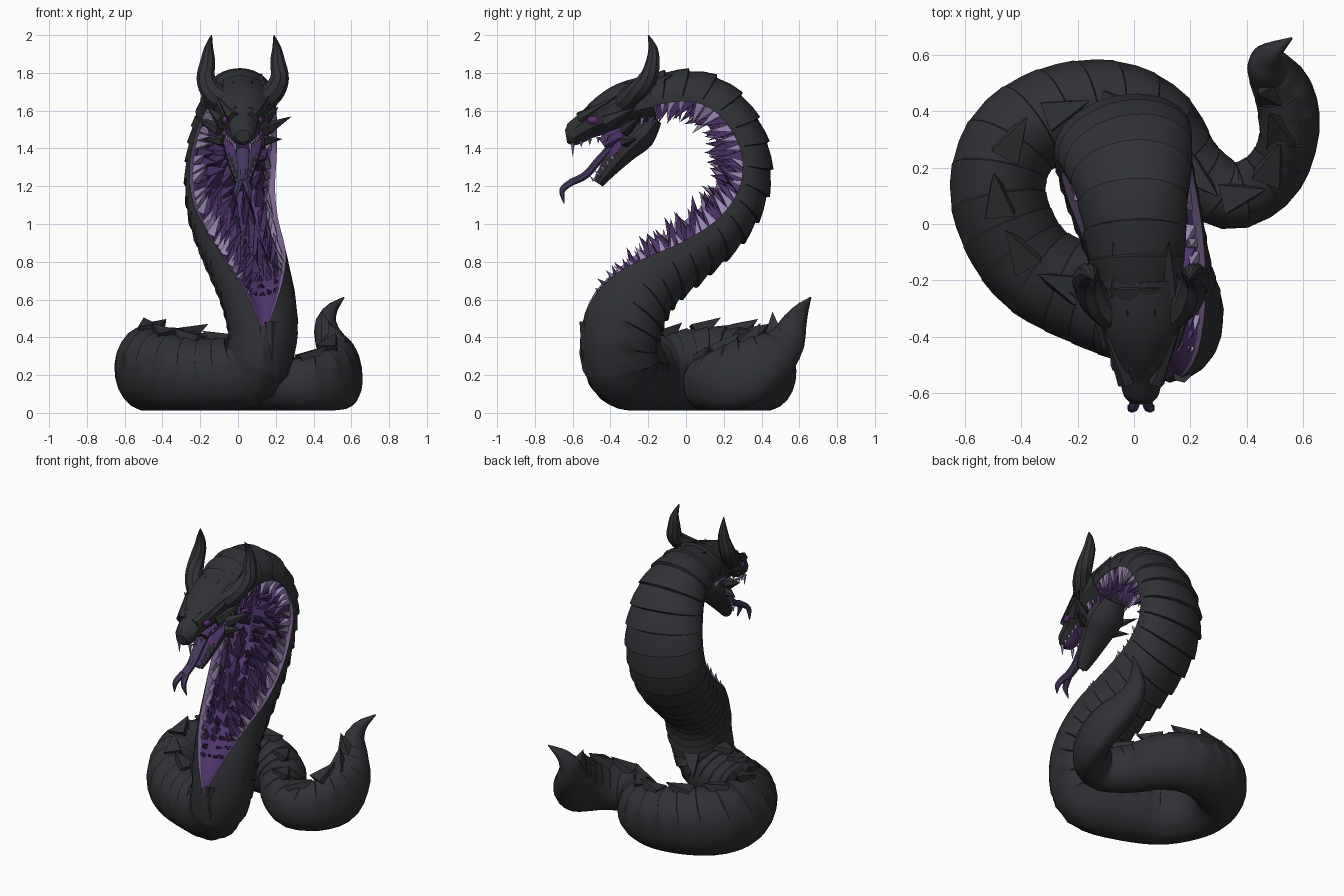
import bpy, bmesh, math, random
from mathutils import Vector

random.seed(4)
if "Cube" in bpy.data.objects:
    bpy.data.objects.remove(bpy.data.objects["Cube"])
X, Y, Z = Vector((1, 0, 0)), Vector((0, 1, 0)), Vector((0, 0, 1))
HEAD_X = 0.025


def material(name, colour):
    mat = bpy.data.materials.new(name)
    mat.use_nodes = True
    mat.diffuse_color = (*colour, 1)
    mat.node_tree.nodes["Principled BSDF"].inputs["Base Color"].default_value = (*colour, 1)
    return mat


PALETTE = [material("charcoal scales", (0.03, 0.031, 0.036)),
           material("purple flesh", (0.078, 0.034, 0.14)),
           material("lavender teeth", (0.33, 0.24, 0.44)),
           material("dusky lavender rim", (0.2, 0.13, 0.28)),
           material("violet tongue", (0.06, 0.04, 0.11)),
           material("violet eye", (0.11, 0.03, 0.17))]
SCALE, FLESH, TOOTH, RIM, TONGUE, EYE = range(len(PALETTE))


def finish(name, bm, angle=35):
    bmesh.ops.recalc_face_normals(bm, faces=bm.faces)
    mesh = bpy.data.meshes.new(name)
    bm.to_mesh(mesh)
    bm.free()
    for mat in PALETTE:
        mesh.materials.append(mat)
    obj = bpy.data.objects.new(name, mesh)
    bpy.context.collection.objects.link(obj)
    bpy.ops.object.select_all(action="DESELECT")
    obj.select_set(True)
    bpy.context.view_layer.objects.active = obj
    bpy.ops.object.shade_smooth_by_angle(angle=math.radians(angle))


def spline(keys, steps):
    """Catmull-Rom through rows of numbers."""
    out, last = [], len(keys) - 1
    for i in range(last):
        rows = [keys[max(0, min(last, i + d))] for d in (-1, 0, 1, 2)]
        for s in range(steps):
            t = s / steps
            out.append([b + t * (c - a) / 2 + t * t * (a - 2.5 * b + 2 * c - d / 2)
                        + t ** 3 * (d - a + 3 * (b - c)) / 2 for a, b, c, d in zip(*rows)])
    return out + [list(keys[last])]


def skin(bm, rings, paint):
    """Bridge rings of points, painting each face by ring and column."""
    verts = [[bm.verts.new(p) for p in ring] for ring in rings]
    n = len(verts[0])
    for i in range(len(verts) - 1):
        for k in range(n):
            j = (k + 1) % n
            face = bm.faces.new((verts[i][k], verts[i][j], verts[i + 1][j], verts[i + 1][k]))
            face.material_index = paint(i, k)
    for end in (verts[0], verts[-1]):
        bm.faces.new(end).material_index = paint(0, n - 1)


def tube(name, keys, hint, colour=SCALE, sides=10, steps=4, rule=None):
    """Elliptical tube; rows are x, y, z, half width, half height."""
    rows, rings = spline(keys, steps), []
    for i, row in enumerate(rows):
        tan = Vector(rows[min(i + 1, len(rows) - 1)][:3]) - Vector(rows[max(i - 1, 0)][:3])
        tan.normalize()
        side = (hint - tan * hint.dot(tan)).normalized()
        up = side.cross(tan)
        angles = [math.tau * (k + 0.5) / sides for k in range(sides)]
        rings.append([Vector(row[:3]) + side * row[3] * math.cos(a) + up * row[4] * math.sin(a)
                      for a in angles])
    bm = bmesh.new()
    skin(bm, rings, lambda i, k: colour)
    if rule:
        bmesh.ops.recalc_face_normals(bm, faces=bm.faces)
        for face in bm.faces:
            face.material_index = rule(face.normal)
    finish(name, bm)


def spike(bm, base, tip, radius, colour, sides=5):
    axis = (tip - base).normalized()
    u = axis.orthogonal().normalized()
    v = axis.cross(u)
    ring = [bm.verts.new(base + radius * (u * math.cos(math.tau * k / sides)
            + v * math.sin(math.tau * k / sides))) for k in range(sides)]
    top = bm.verts.new(tip)
    for k in range(sides):
        bm.faces.new((ring[k], ring[(k + 1) % sides], top)).material_index = colour
    bm.faces.new(ring).material_index = colour


# Body path: x, y, z, half width, half depth, maw half angle, maw openness
NECK = [(.02, -.32, 1.6, .13, .13, 1.3, 1), (.01, -.12, 1.65, .17, .15, 1.4, 1),
        (0, .06, 1.64, .19, .16, 1.4, 1), (-.01, .19, 1.55, .22, .16, 1.35, 1),
        (-.03, .27, 1.38, .24, .16, 1.35, 1), (-.04, .26, 1.2, .24, .17, 1.35, 1),
        (-.02, .16, 1.03, .235, .18, 1.3, 1), (.03, -.02, .87, .22, .19, 1.2, 1),
        (.08, -.2, .72, .2, .2, .95, .9), (.12, -.31, .56, .19, .21, .5, .6),
        (.13, -.36, .38, .18, .2, .05, 0)]
COIL = [(.07, -.34, .24, .18, .2), (-.12, -.27, .2, .18, .19), (-.36, -.15, .21, .17, .2),
        (-.48, .08, .23, .17, .22), (-.44, .28, .23, .17, .22), (-.28, .39, .22, .17, .21),
        (-.08, .42, .2, .16, .19), (.08, .35, .18, .15, .17), (.19, .2, .16, .13, .15),
        (.34, .1, .15, .12, .14), (.48, .16, .17, .11, .16), (.55, .3, .21, .1, .18),
        (.54, .44, .28, .1, .14), (.49, .53, .37, .08, .1), (.465, .57, .46, .06, .07),
        (.49, .61, .54, .035, .04), (.56, .66, .61, .004, .004)]
DENSE = spline(NECK + [row + (.2, 0) for row in COIL], 12)
DIST = [0]
for p, q in zip(DENSE, DENSE[1:]):
    DIST.append(DIST[-1] + (Vector(q[:3]) - Vector(p[:3])).length)
TOTAL, NECK_END = DIST[-1], DIST[12 * (len(NECK) - 1)]
TAIL_START = DIST[12 * (len(NECK) + 9)]


def at(s):
    s = max(0, min(TOTAL, s))
    i = next(i for i in range(len(DIST) - 1) if DIST[i + 1] >= s)
    t = (s - DIST[i]) / (DIST[i + 1] - DIST[i])
    return [a + (b - a) * t for a, b in zip(DENSE[i], DENSE[i + 1])]


class Station:
    """Cross-section frame, with the belly turned slightly to one side."""
    def __init__(self, s, previous):
        row = at(s)
        self.c, (self.a, self.b, self.phi, self.open) = Vector(row[:3]), row[3:]
        self.t = (Vector(at(s + .02)[:3]) - Vector(at(s - .02)[:3])).normalized()
        w = max(0, min(1, (s - NECK_END) / .35))
        n = X.cross(self.t) * (1 - w) + Z * w if s < TAIL_START else previous
        self.raw = n = (n - self.t * n.dot(self.t)).normalized()
        side = self.t.cross(n)
        turn = .26 * math.sin(math.pi * min(1, s / NECK_END))
        self.n = n * math.cos(turn) - side * math.sin(turn)
        self.s = side * math.cos(turn) + n * math.sin(turn)

    def outer(self, angle, lip=0):
        back = max(0, -math.cos(angle))
        f = 1 + lip * back ** .5
        p = self.c + self.s * self.a * f * math.sin(angle) - self.n * self.b * f * math.cos(angle)
        p += self.t * .04 * back * min(1, self.a / .15)
        p.z = max(p.z, .012)
        return p

    def inner(self, t):
        depth = self.b * (math.cos(self.phi) - .5 * (1 - t * t))
        hollow = self.c + self.s * self.a * math.sin(self.phi) * t - self.n * depth
        return self.outer(self.phi * t).lerp(hollow, self.open)


# Serpent body with overlapping scale bands and an open belly maw
INNER = (-1, -.88, -.6, -.3, 0, .3, .6, .88, 1)
BACKS, BAND = 20, .1
stations, rings, raw = [], [], Z
for i in range(int(TOTAL / BAND) + 1):
    for f in (0, .5, .96):
        st = Station(min((i + f) * BAND, TOTAL), raw)
        raw = st.raw
        lip = f * (.11 if (i + f) * BAND < NECK_END else .05)
        outs = [st.phi + (math.tau - 2 * st.phi) * j / BACKS for j in range(1, BACKS)]
        rings.append([st.inner(t) for t in INNER] + [st.outer(a, lip) for a in outs])
        stations.append(st)


def paint_body(i, k):
    if k < len(INNER) - 1 and stations[i].open > .25:
        return RIM if k in (0, len(INNER) - 2) else FLESH
    return SCALE


body = bmesh.new()
skin(body, rings, paint_body)
finish("serpent_body", body)

# Teeth and flesh barbs lining the maw, ridge plates along the back
teeth, ridge = bmesh.new(), bmesh.new()
for i, st in enumerate(stations):
    if st.open > .5:
        for side in (-1, 1):
            for t, colour, size, skip in ((.82, TOOTH, .11, 0), (.7, FLESH, .14, 1),
                                          (.4, FLESH, .15, 0), (.1, FLESH, .1, 1)):
                if i % 2 == skip:
                    continue
                size *= random.uniform(.75, 1.25) * st.open * min(1, st.phi)
                aim = -st.n - st.s * side * random.uniform(.1, .4) + st.t * random.uniform(-.6, 0)
                base = st.inner(t * side)
                spike(teeth, base, base + aim.normalized() * size, size * .28, colour, 4)
    elif i % 6 == 2 and st.a > .05 and st.open < .1:
        base = st.outer(math.pi) - st.n * .03
        spike(ridge, base - st.t * .06, base + st.n * .08 + st.t * .08, .075, SCALE, 4)
finish("maw_teeth", teeth)
finish("back_ridge", ridge, 20)

# Hanging tip below the maw
tip = bmesh.new()
spike(tip, Vector((.17, -.53, .48)), Vector((.18, -.55, .27)), .035, SCALE, 6)
finish("maw_lower_tip", tip)

# Head: skull, lower jaw, throat lining, forked tongue
tube("skull", [(HEAD_X, -.635, 1.465, .04, .035), (HEAD_X, -.6, 1.475, .065, .062),
               (HEAD_X, -.52, 1.525, .085, .075), (HEAD_X, -.43, 1.575, .125, .105),
               (HEAD_X, -.32, 1.625, .155, .125), (HEAD_X, -.18, 1.66, .16, .13)],
     X, rule=lambda n: FLESH if n.z < -.85 else SCALE)
tube("lower_jaw", [(HEAD_X, -.16, 1.56, .08, .04), (HEAD_X, -.24, 1.48, .12, .085),
                   (HEAD_X, -.33, 1.39, .1, .07), (HEAD_X, -.42, 1.28, .065, .045),
                   (HEAD_X, -.465, 1.215, .035, .03)],
     X, rule=lambda n: FLESH if n.y < -.5 and n.z > .3 else SCALE)
tube("throat_lining", [(HEAD_X, -.22, 1.52, .1, .07), (HEAD_X, -.36, 1.47, .085, .06),
                       (HEAD_X, -.44, 1.42, .05, .035)], X, FLESH)
tube("tongue", [(HEAD_X, -.36, 1.45, .04, .02), (HEAD_X, -.46, 1.34, .035, .022),
                (HEAD_X, -.53, 1.26, .03, .022), (HEAD_X, -.61, 1.22, .03, .02)],
     X, TONGUE, 8)

details = bmesh.new()
for side, word in ((-1, "right"), (1, "left")):
    def spot(x, y, z):
        return Vector((HEAD_X + side * x, y, z))

    tube(word + "_tongue_fork", [(*spot(.012, -.6, 1.225), .02, .018),
                                 (*spot(.03, -.655, 1.18), .018, .016),
                                 (*spot(.045, -.645, 1.11), .003, .003)], X, TONGUE, 6)
    tube(word + "_horn", [(*spot(.07, -.35, 1.63), .06, .065), (*spot(.155, -.28, 1.69), .055, .06),
                          (*spot(.195, -.2, 1.77), .05, .05), (*spot(.185, -.175, 1.86), .037, .04),
                          (*spot(.18, -.175, 1.93), .025, .025),
                          (*spot(.165, -.2, 2), .003, .003)], Y, SCALE, 9)
    # Brow, cheek and jaw spikes
    for base, end, radius in (((.05, -.56, 1.56), (.14, -.36, 1.68), .035),
                              ((.1, -.42, 1.54), (.19, -.26, 1.62), .045),
                              ((.12, -.32, 1.5), (.26, -.24, 1.57), .04),
                              ((.1, -.32, 1.44), (.21, -.26, 1.45), .035),
                              ((.03, -.5, 1.59), (.05, -.3, 1.76), .04),
                              ((.09, -.24, 1.7), (.1, -.06, 1.8), .05)):
        spike(details, spot(*base), spot(*end), radius, SCALE, 6)
    # Fangs along both jaws
    for i in range(5):
        upper = spot(.04 + .011 * i, -.6 + .045 * i, 1.43 + .01 * i)
        spike(details, upper, upper - Z * (.075 if i == 0 else .035), .012, TOOTH)
        lower = spot(.03 + .011 * i, -.485 + .025 * i, 1.23 + .03 * i)
        spike(details, lower, lower + Vector((0, -.025, .025)), .01, TOOTH)
    eye = bmesh.new()
    bmesh.ops.create_icosphere(eye, subdivisions=2, radius=.028)
    for v in eye.verts:
        v.co = spot(.09, -.49, 1.55) + Vector((v.co.x * .7, v.co.y * 1.3, v.co.z * .8))
    for face in eye.faces:
        face.material_index = EYE
    finish(word + "_eye", eye)
finish("head_spikes_and_fangs", details, 25)
